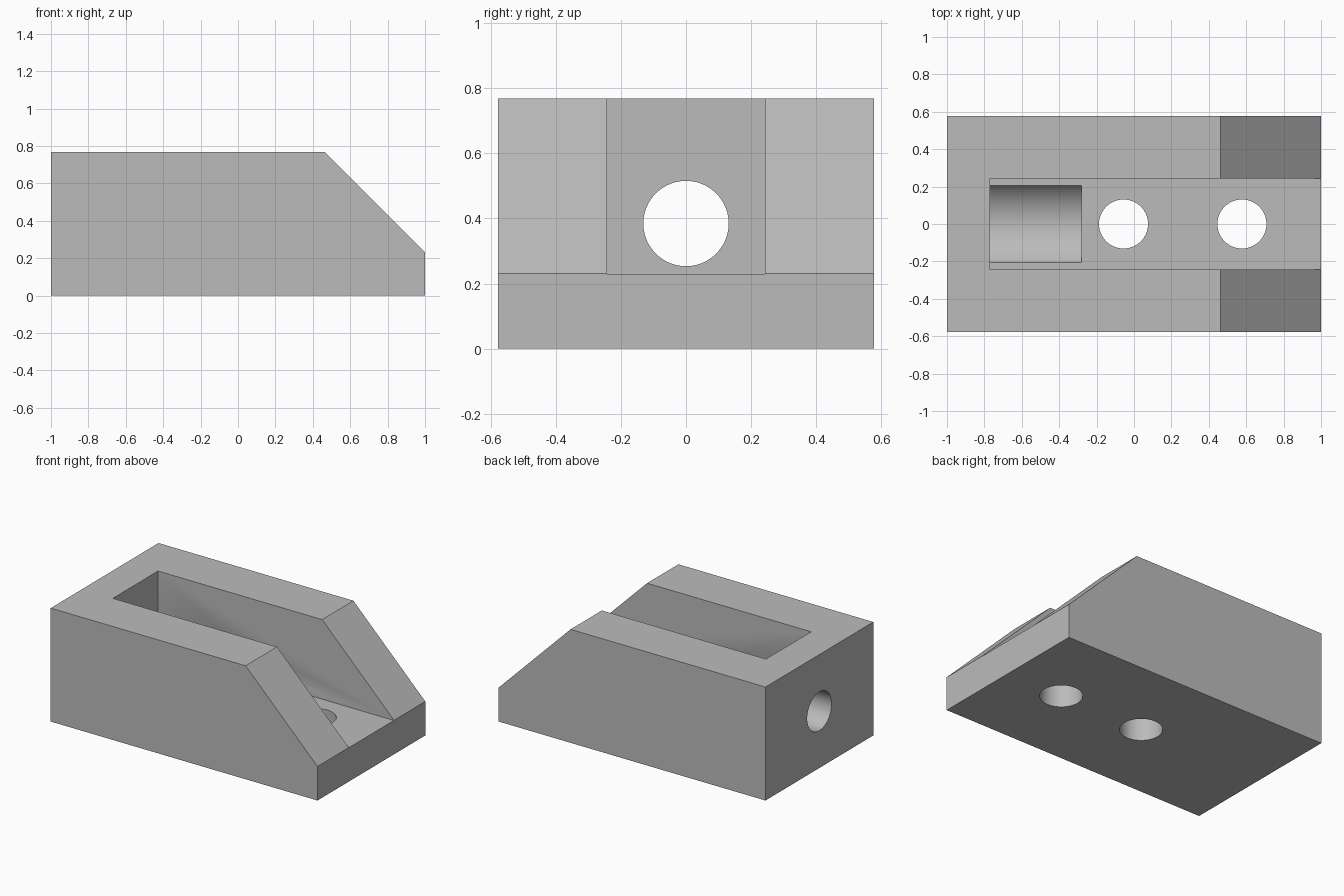
import bpy
import bmesh
from math import radians
from mathutils import Matrix, Vector

cube = bpy.data.objects.get("Cube")
if cube:
    bpy.data.objects.remove(cube, do_unlink=True)

WIDTH, HEIGHT, FLOOR = 1.154, 0.769, 0.2308
BORE_Z = HEIGHT / 2
HOLE_R, POCKET_R, SLOT_W = 0.131, 0.2577, 0.484
WALL_X = -0.769

grey = bpy.data.materials.new("plain_grey")
grey.use_nodes = True
colour = (0.5, 0.5, 0.5, 1)
grey.diffuse_color = colour
grey.node_tree.nodes["Principled BSDF"].inputs["Base Color"].default_value = colour


def add_object(name, bm):
    bmesh.ops.recalc_face_normals(bm, faces=bm.faces)
    mesh = bpy.data.meshes.new(name)
    bm.to_mesh(mesh)
    bm.free()
    mesh.materials.append(grey)
    obj = bpy.data.objects.new(name, mesh)
    bpy.context.scene.collection.objects.link(obj)
    return obj


def prism(name, profile, width):
    """Extrude an x-z profile along y, centred."""
    bm = bmesh.new()
    face = bm.faces.new([bm.verts.new((x, -width / 2, z)) for x, z in profile])
    side = bmesh.ops.extrude_face_region(bm, geom=[face])["geom"]
    verts = [v for v in side if isinstance(v, bmesh.types.BMVert)]
    bmesh.ops.translate(bm, verts=verts, vec=(0, width, 0))
    return add_object(name, bm)


def cylinder(name, start, end, radius):
    """Round cutter between two points."""
    start, end = Vector(start), Vector(end)
    axis = end - start
    turn = axis.to_track_quat("Z", "Y").to_matrix().to_4x4()
    bm = bmesh.new()
    bmesh.ops.create_cone(bm, cap_ends=True, segments=96, radius1=radius,
                          radius2=radius, depth=axis.length,
                          matrix=Matrix.Translation((start + end) / 2) @ turn)
    return add_object(name, bm)


# Solid block with a sloped end
block = prism("clamp_block", [(-1, 0), (1, 0), (1, FLOOR), (0.4615, HEIGHT), (-1, HEIGHT)], WIDTH)

# Open slot, rounded pocket, end bore and two floor holes
cutters = [
    prism("slot_cutter", [(WALL_X, FLOOR - 0.001), (1.2, FLOOR - 0.001), (1.2, 1), (WALL_X, 1)], SLOT_W),
    cylinder("pocket_cutter", (WALL_X, 0, BORE_Z), (-0.281, 0, BORE_Z), POCKET_R),
    cylinder("bore_cutter", (-1.2, 0, BORE_Z), (-0.5, 0, BORE_Z), HOLE_R),
]
for i, x in enumerate((-0.056, 0.577)):
    cutters.append(cylinder(f"floor_hole_cutter_{i + 1}", (x, 0, -0.2), (x, 0, 0.5), HOLE_R))

for cutter in cutters:
    cutter.hide_render = True
    cutter.hide_set(True)
    cut = block.modifiers.new(cutter.name, "BOOLEAN")
    cut.operation = "DIFFERENCE"
    cut.solver = "EXACT"
    cut.object = cutter

# Apply the cuts, then remove the cutters
bpy.ops.object.select_all(action="DESELECT")
block.select_set(True)
bpy.context.view_layer.objects.active = block
for modifier in list(block.modifiers):
    bpy.ops.object.modifier_apply(modifier=modifier.name)
for cutter in cutters:
    bpy.data.objects.remove(cutter, do_unlink=True)

bpy.ops.object.shade_smooth_by_angle(angle=radians(30))
